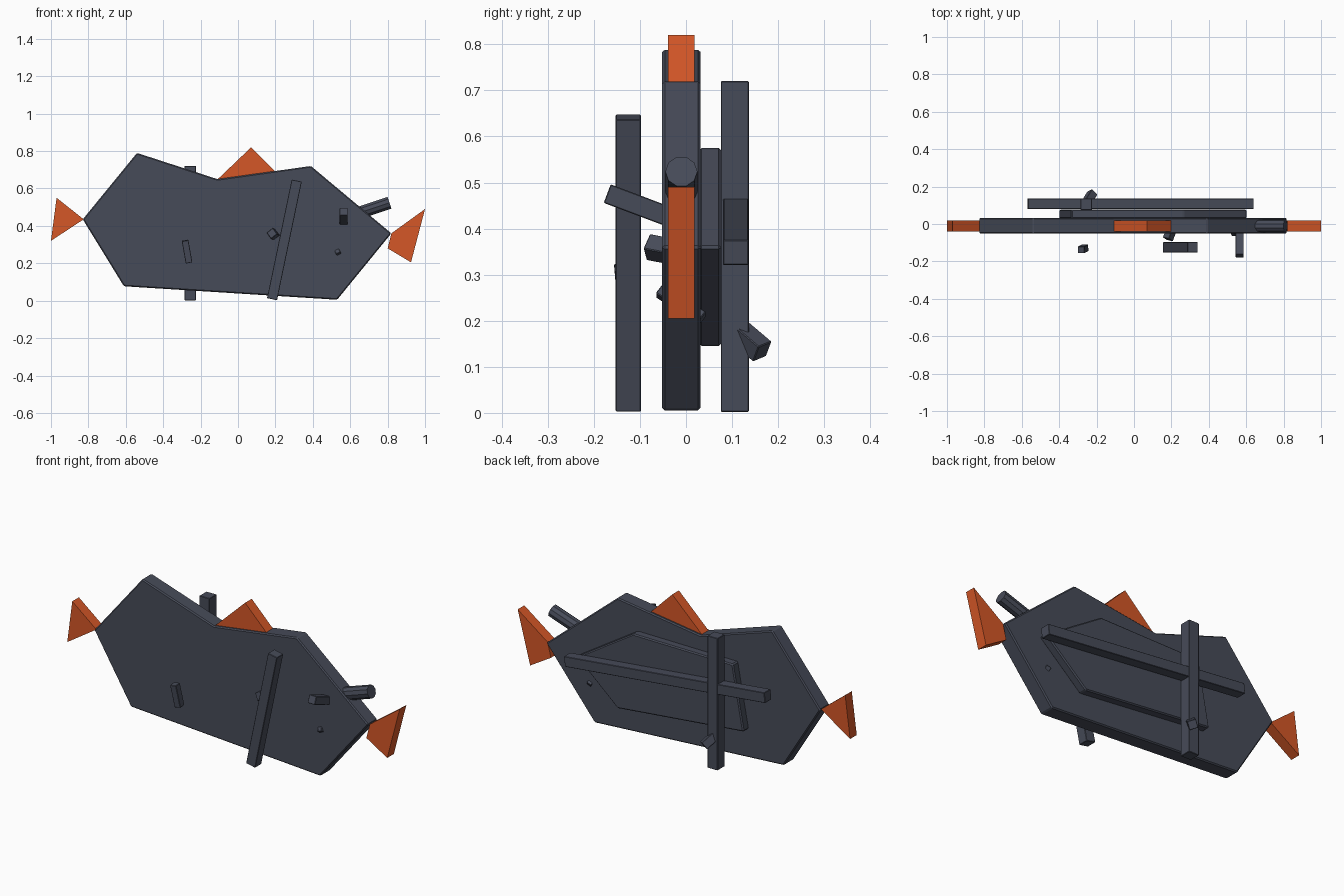
import bpy
import bmesh
import math
from mathutils import Matrix, Vector

cube = bpy.data.objects.get("Cube")
if cube:
    bpy.data.objects.remove(cube, do_unlink=True)


def material(name, rgb):
    mat = bpy.data.materials.new(name)
    mat.use_nodes = True
    mat.diffuse_color = (*rgb, 1)
    mat.node_tree.nodes["Principled BSDF"].inputs["Base Color"].default_value = (*rgb, 1)
    return mat


SLATE = material("dark slate", (0.062, 0.070, 0.098))
ORANGE = material("burnt orange", (0.66, 0.095, 0.02))


def finish(name, bm, mat, bevel):
    bmesh.ops.recalc_face_normals(bm, faces=bm.faces)
    mesh = bpy.data.meshes.new(name)
    bm.to_mesh(mesh)
    bm.free()
    mesh.materials.append(mat)
    obj = bpy.data.objects.new(name, mesh)
    bpy.context.collection.objects.link(obj)
    if bevel:
        mod = obj.modifiers.new("edge bevel", "BEVEL")
        mod.width = bevel
        mod.segments = 1
    return obj


def slab(name, outline, front, back, mat, bevel=0):
    """Extrude an outline in x and z from front to back along y."""
    bm = bmesh.new()
    face = bm.faces.new([bm.verts.new((x, front, z)) for x, z in outline])
    new = bmesh.ops.extrude_face_region(bm, geom=[face])["geom"]
    verts = [v for v in new if isinstance(v, bmesh.types.BMVert)]
    bmesh.ops.translate(bm, verts=verts, vec=(0, back - front, 0))
    return finish(name, bm, mat, bevel)


def rod(name, start, end, width, roll=0, side=(0, 1, 0), sides=4, bevel=0.002):
    """Square or round rod between two points, with one face turned to side."""
    start, end = Vector(start), Vector(end)
    axis = (end - start).normalized()
    x = Vector(side)
    x = (x - axis * x.dot(axis)).normalized()
    turn = Matrix((x, axis.cross(x), axis)).transposed().to_4x4()
    place = Matrix.Translation((start + end) / 2) @ turn
    place = place @ Matrix.Rotation(math.radians(roll) + math.pi / sides, 4, "Z")
    radius = width / 2 / math.cos(math.pi / sides)
    bm = bmesh.new()
    bmesh.ops.create_cone(bm, cap_ends=True, segments=sides, radius1=radius,
                          radius2=radius, depth=(end - start).length, matrix=place)
    return finish(name, bm, SLATE, bevel)


# Main body and raised back panel
slab("body", [(-.83, .435), (-.54, .79), (-.11, .65), (.39, .72),
              (.82, .36), (.53, .005), (-.61, .077)], -.052, .032, SLATE, .006)
slab("back_panel", [(-.335, .57), (.265, .575), (.605, .36),
                    (.36, .145), (-.4, .22)], .028, .077, SLATE, .006)

# Fins
slab("right_fin", [(-1, .32), (-.97, .55), (-.825, .435)], -.039, .018, ORANGE)
slab("top_fin", [(-.11, .648), (.07, .82), (.2, .69)], -.039, .018, ORANGE)
slab("left_fin", [(.8, .28), (.925, .205), (1, .49), (.82, .36)], -.039, .018, ORANGE)

# Long struts
rod("back_upright", (-.255, .106, .002), (-.255, .106, .72), .061)
rod("back_crossbar", (-.568, .108, .472), (.637, .108, .348), .055)
rod("front_strut", (.182, -.125, .008), (.314, -.125, .642), .055)

# Side pipe
rod("side_pipe", (.62, -.01, .46), (.81, -.01, .524), .066, sides=10, bevel=0)

# Small pegs
across = (1, 0, 0)
rod("front_tab", (-.262, -.128, .203), (-.283, -.138, .322), .036)
rod("front_arm", (.565, -.03, .423), (.565, -.171, .476), .043, side=across)
rod("front_stud", (.2, -.03, .35), (.181, -.082, .36), .042, roll=35, side=across)
rod("through_pin", (.56, .036, .205), (.531, -.058, .265), .026, roll=20, side=across)
rod("back_peg", (-.255, .113, .178), (-.222, .166, .133), .043, roll=40, side=across)
